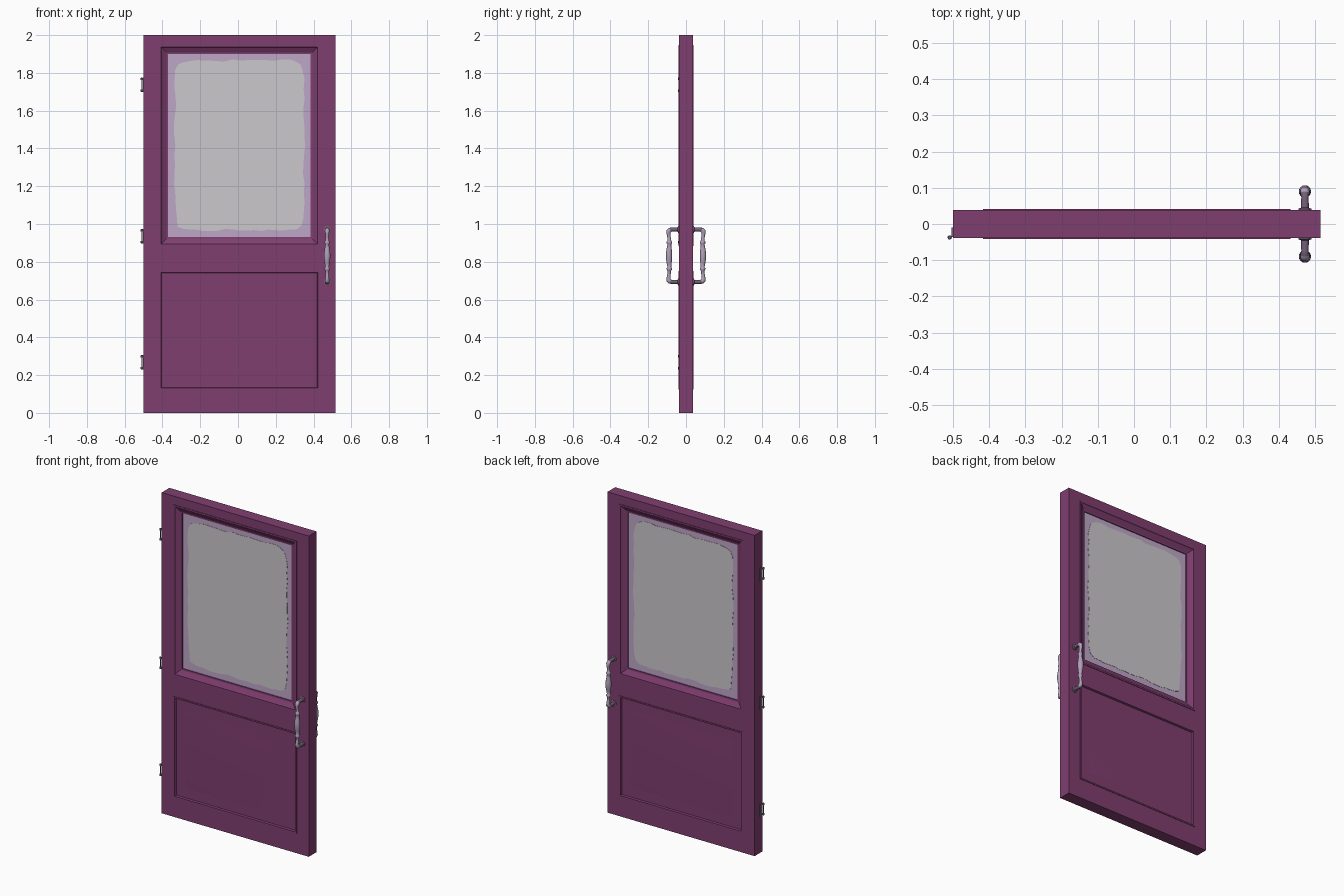
import bpy, bmesh, math, random
from mathutils import Vector

if "Cube" in bpy.data.objects:
    bpy.data.objects.remove(bpy.data.objects["Cube"])

random.seed(4)


def srgb(r, g, b):
    f = lambda c: c / 12.92 if c <= 0.04045 else ((c + 0.055) / 1.055) ** 2.4
    return [f(c / 255) for c in (r, g, b)] + [1]


def material(name, rgb):
    m = bpy.data.materials.new(name)
    m.diffuse_color = srgb(*rgb)
    m.use_nodes = True
    m.node_tree.nodes["Principled BSDF"].inputs["Base Color"].default_value = m.diffuse_color
    return m


PURPLE = material("plum_paint", (128, 62, 112))
GLASS = material("grey_glass", (203, 200, 203))
FROST = material("lilac_frost", (190, 167, 200))
METAL = material("light_metal", (178, 160, 186))
DARK = material("dark_metal", (118, 98, 122))


def finish(name, bm, mats, smooth=None):
    bmesh.ops.recalc_face_normals(bm, faces=bm.faces)
    me = bpy.data.meshes.new(name)
    bm.to_mesh(me)
    bm.free()
    for m in mats:
        me.materials.append(m)
    ob = bpy.data.objects.new(name, me)
    bpy.context.collection.objects.link(ob)
    if smooth:
        bpy.context.view_layer.objects.active = ob
        ob.select_set(True)
        bpy.ops.object.shade_smooth_by_angle(angle=math.radians(smooth))
        ob.select_set(False)
    return ob


def box(name, lo, hi, mat):
    bm = bmesh.new()
    bmesh.ops.create_cube(bm, size=1)
    for v in bm.verts:
        v.co = [lo[i] + (v.co[i] + 0.5) * (hi[i] - lo[i]) for i in range(3)]
    return finish(name, bm, [mat])


def loft(bm, rings, caps=True, mats=None):
    """Join closed rings of points; optional material per segment."""
    vs = [[bm.verts.new(p) for p in r] for r in rings]
    n = len(vs[0])
    for k, (a, b) in enumerate(zip(vs, vs[1:])):
        for i in range(n):
            f = bm.faces.new((a[i], a[(i + 1) % n], b[(i + 1) % n], b[i]))
            f.material_index = mats[k] if mats else 0
    if caps:
        for k, r in ((0, vs[0]), (-1, vs[-1])):
            bm.faces.new(r).material_index = mats[k] if mats else 0


# Door frame: a slab with two through openings
XS = (-0.5, -0.415, 0.43, 0.515)
ZS = (0, 0.125, 0.75, 0.885, 1.945, 2.0)
T = 0.038
bm = bmesh.new()
holes = {(1, 1), (1, 3)}
for i in range(3):
    for j in range(5):
        if (i, j) not in holes:
            bm.faces.new([bm.verts.new((XS[a], -T, ZS[b]))
                          for a, b in ((i, j), (i + 1, j), (i + 1, j + 1), (i, j + 1))])
bmesh.ops.remove_doubles(bm, verts=bm.verts, dist=1e-5)
ext = bmesh.ops.extrude_face_region(bm, geom=bm.faces[:], use_keep_orig=True)
for v in ext["geom"]:
    if isinstance(v, bmesh.types.BMVert):
        v.co.y = T
finish("door_frame", bm, [PURPLE])


def rect(z0, z1, inset, y):
    a, b, c, d = XS[1] + inset, XS[2] - inset, z0 + inset, z1 - inset
    return [(a, y, c), (b, y, c), (b, y, d), (a, y, d)]


# Window moulding and lower raised panel, on both faces
for side, s in (("front", -1), ("back", 1)):
    bm = bmesh.new()
    loft(bm, [rect(0.885, 1.945, i, s * y) for i, y in
              ((-0.002, 0.03), (-0.002, 0.041), (0.008, 0.041), (0.012, 0.036),
               (0.036, 0.022), (0.045, 0.021), (0.045, 0.0))], caps=False)
    finish(side + "_window_moulding", bm, [PURPLE])
    bm = bmesh.new()
    loft(bm, [rect(0.125, 0.75, i, s * y) for i, y in
              ((-0.002, 0.03), (-0.002, 0.041), (0.007, 0.041), (0.013, 0.022),
               (0.02, 0.022), (0.055, 0.029), (0.07, 0.030))])
    finish(side + "_lower_panel", bm, [PURPLE], 35)

# Glass pane with a frosted border and a clear, wavy-edged middle
box("frosted_pane", (-0.385, -0.015, 0.905), (0.4, 0.015, 1.92), FROST)
cx, cz, hw, hh = 0.008, 1.417, 0.342, 0.45
outline = []
N = 18
for k in range(4):
    for i in range(N):
        t = -1 + 2 * i / N
        u, w = ((t, -1), (1, t), (-t, 1), (-1, -t))[k]
        pinch = 1 - 0.045 * abs(u * w) ** 8 + 0.006 * math.sin(9 * t + k)
        outline.append((cx + u * hw * pinch + random.uniform(-0.004, 0.004),
                        cz + w * hh * pinch + random.uniform(-0.004, 0.004)))
bm = bmesh.new()
loft(bm, [[(x, y, z) for x, z in outline] for y in (-0.0165, 0.0165)])
finish("clear_glass", bm, [GLASS])

# Pull handles: a tube in the yz plane with a turned, swelling grip
ZC, XH = 0.832, 0.472
half = [(0.036, 0.139, 0.018), (0.042, 0.139, 0.018), (0.045, 0.139, 0.011),
        (0.074, 0.139, 0.010), (0.084, 0.137, 0.012), (0.091, 0.130, 0.013),
        (0.093, 0.118, 0.010), (0.090, 0.100, 0.009), (0.088, 0.080, 0.009),
        (0.088, 0.074, 0.014), (0.088, 0.066, 0.014), (0.088, 0.060, 0.010),
        (0.089, 0.040, 0.013), (0.090, 0.018, 0.016)]
path = half + [(0.090, 0, 0.017)] + [(y, -z, r) for y, z, r in reversed(half)]
for side, s in (("front", -1), ("back", 1)):
    rings = []
    for i, (y, z, r) in enumerate(path):
        a, b = path[max(i - 1, 0)], path[min(i + 1, len(path) - 1)]
        d = Vector((0, s * (b[0] - a[0]), b[1] - a[1])).normalized()
        n = d.cross(Vector((1, 0, 0)))
        c = Vector((XH, s * y, ZC + z))
        rings.append([c + r * (math.cos(q) * Vector((1, 0, 0)) + math.sin(q) * n)
                      for q in (2 * math.pi * k / 16 for k in range(16))])
    mats = [1 if k < 4 or k >= len(path) - 5 else 0 for k in range(len(path) - 1)]
    bm = bmesh.new()
    loft(bm, rings, mats=mats)
    finish(side + "_pull_handle", bm, [METAL, DARK], 50)

# Hinges: leaf on the door edge, thin pin, knuckle at each end
for n, z in enumerate((0.268, 0.935, 1.737)):
    box(f"hinge_leaf_{n}", (-0.504, -0.036, z - 0.038), (-0.499, -0.01, z + 0.038), DARK)
    bm = bmesh.new()
    prof = [(-0.038, 0.004), (-0.036, 0.006), (-0.026, 0.006), (-0.025, 0.003),
            (0.025, 0.003), (0.026, 0.006), (0.036, 0.006), (0.038, 0.004)]
    loft(bm, [[(-0.509 + r * math.cos(q), -0.037 + r * math.sin(q), z + h)
               for q in (2 * math.pi * k / 10 for k in range(10))] for h, r in prof])
    finish(f"hinge_pin_{n}", bm, [DARK], 40)
